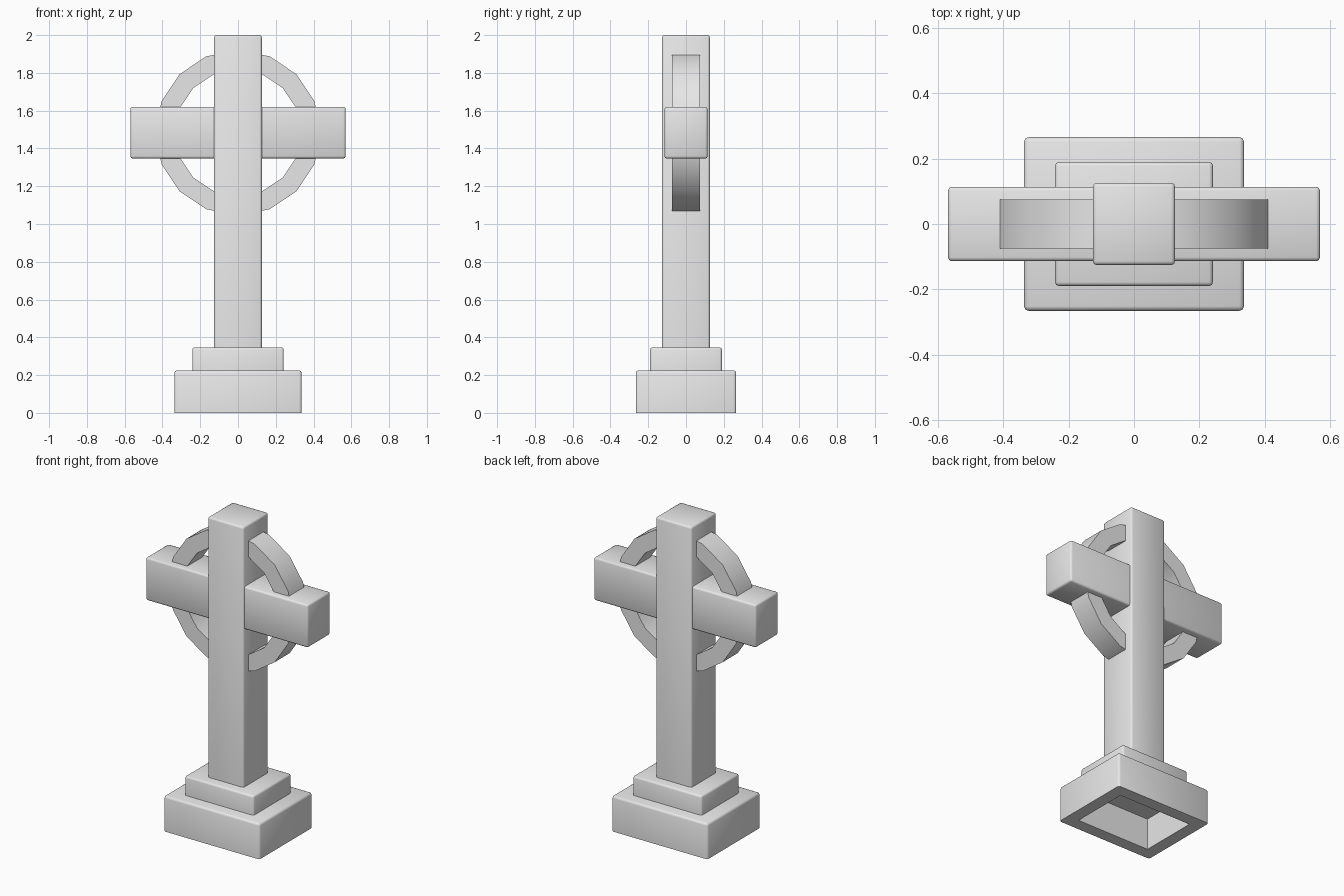
import bpy, bmesh, math
from mathutils import Vector

if "Cube" in bpy.data.objects:
    bpy.data.objects.remove(bpy.data.objects["Cube"])

stone = bpy.data.materials.new("grey_stone")
stone.diffuse_color = (0.8, 0.8, 0.8, 1.0)
stone.use_nodes = True
stone.node_tree.nodes["Principled BSDF"].inputs["Base Color"].default_value = stone.diffuse_color


def finish(bm, name):
    bmesh.ops.recalc_face_normals(bm, faces=bm.faces)
    mesh = bpy.data.meshes.new(name)
    bm.to_mesh(mesh)
    bm.free()
    mesh.materials.append(stone)
    obj = bpy.data.objects.new(name, mesh)
    bpy.context.collection.objects.link(obj)
    bpy.ops.object.select_all(action='DESELECT')
    obj.select_set(True)
    bpy.context.view_layer.objects.active = obj
    bpy.ops.object.shade_smooth_by_angle(angle=math.radians(50))
    return obj


def block(name, half_x, half_y, z0, z1, bevel=0.012, keep_bottom=False, hollow=None):
    """Block with softened edges; hollow = (wall, depth) recesses the underside."""
    bm = bmesh.new()
    bmesh.ops.create_cube(bm, size=1)
    for v in bm.verts:
        v.co = Vector((v.co.x * 2 * half_x, v.co.y * 2 * half_y,
                       z0 if v.co.z < 0 else z1))
    edges = [e for e in bm.edges
             if not (keep_bottom and all(v.co.z < z0 + 1e-4 for v in e.verts))]
    bmesh.ops.bevel(bm, geom=edges, offset=bevel, segments=2, profile=0.5,
                    affect='EDGES')
    if hollow:
        wall, depth = hollow
        bm.normal_update()
        bottom = min(bm.faces, key=lambda f: f.normal.z * f.calc_area())
        bmesh.ops.inset_region(bm, faces=[bottom], thickness=wall)
        res = bmesh.ops.extrude_discrete_faces(bm, faces=[bottom])
        for v in res["faces"][0].verts:
            v.co.z += depth
    return finish(bm, name)


def ring(name, outer, inner, half_y, cz, sides):
    """Faceted flat ring standing upright."""
    bm = bmesh.new()
    loops = []
    for i in range(sides):
        a = 2 * math.pi * i / sides
        loops.append([bm.verts.new((r * math.cos(a), y, cz + r * math.sin(a)))
                      for r, y in ((outer, -half_y), (outer, half_y),
                                   (inner, half_y), (inner, -half_y))])
    for i in range(sides):
        p, q = loops[i], loops[(i + 1) % sides]
        for k in range(4):
            n = (k + 1) % 4
            bm.faces.new((p[k], p[n], q[n], q[k]))
    return finish(bm, name)


# stepped plinth, hollow underneath
block("lower_plinth", 0.337, 0.266, 0.0, 0.225, 0.014, True, (0.08, 0.2))
block("upper_plinth", 0.242, 0.19, 0.21, 0.347, keep_bottom=True)

# upright shaft and cross arm
block("shaft", 0.126, 0.126, 0.335, 2.0, keep_bottom=True)
block("cross_arm", 0.57, 0.114, 1.347, 1.62)

# stone ring around the crossing
ring("crossing_ring", 0.438, 0.335, 0.075, 1.483, 16)
